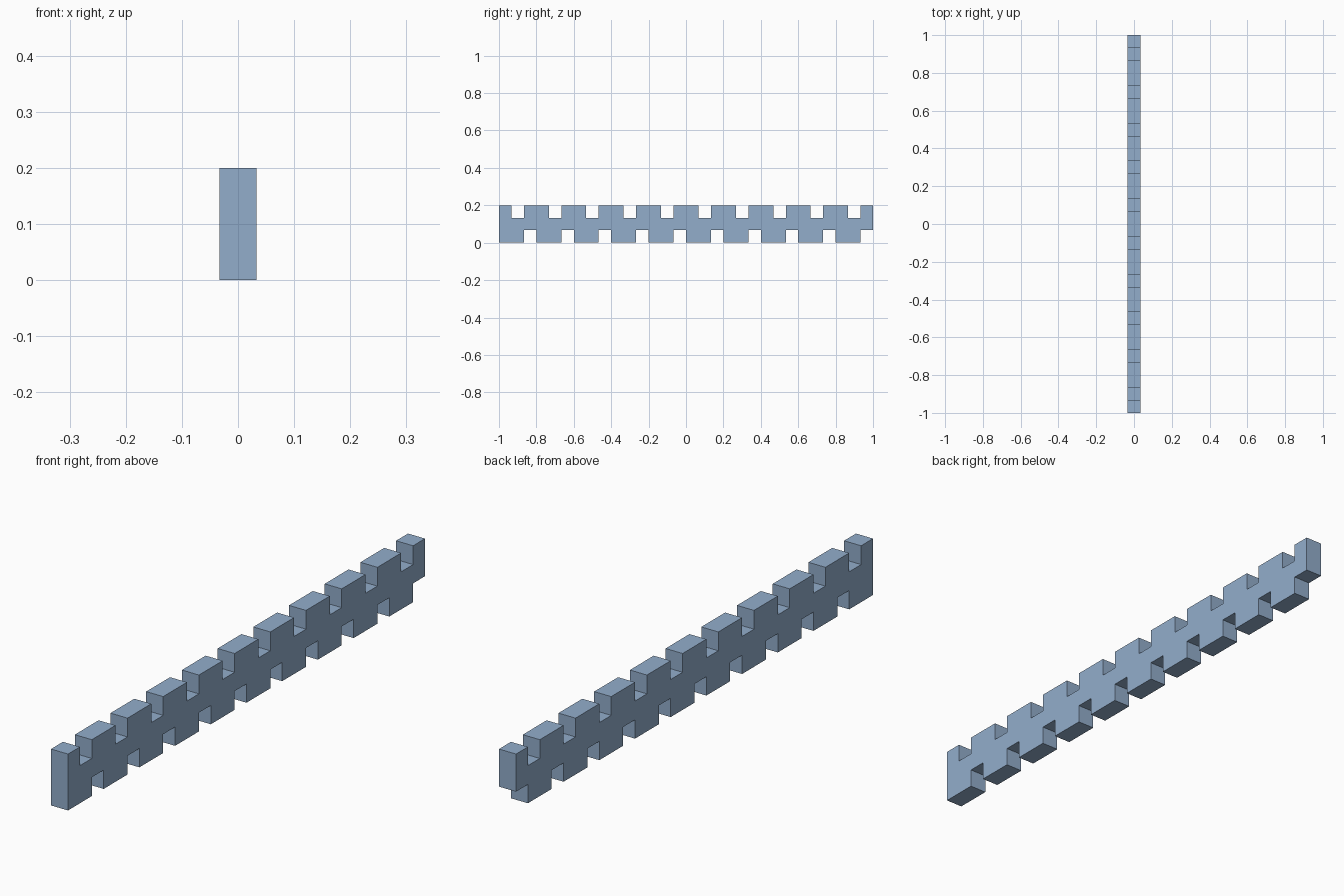
import bpy, bmesh

if "Cube" in bpy.data.objects:
    bpy.data.objects.remove(bpy.data.objects["Cube"])

U = 2 / 30          # one tooth width
PERIODS = 10        # each repeat is three units long

mat = bpy.data.materials.new("steel blue")
mat.diffuse_color = (0.29, 0.42, 0.60, 1)
mat.use_nodes = True
mat.node_tree.nodes["Principled BSDF"].inputs["Base Color"].default_value = mat.diffuse_color

# Side profile (y, z) in units: notches along the top, offset notches along the bottom
top, bottom = [(-15, 3)], [(-15, 0)]
for i in range(PERIODS):
    y = -15 + 3 * i
    top += [(y + 1, 3), (y + 1, 2), (y + 2, 2), (y + 2, 3)]
    bottom += [(y + 2, 0), (y + 2, 1), (y + 3, 1)]
    if i < PERIODS - 1:
        bottom.append((y + 3, 0))
top.append((15, 3))
profile = bottom + top[::-1]

# Extrude the profile across the thickness
bm = bmesh.new()
face = bm.faces.new([bm.verts.new((-U / 2, y * U, z * U)) for y, z in profile])
ext = bmesh.ops.extrude_face_region(bm, geom=[face], use_keep_orig=True)
bmesh.ops.translate(bm, vec=(U, 0, 0),
                    verts=[g for g in ext["geom"] if isinstance(g, bmesh.types.BMVert)])
bmesh.ops.recalc_face_normals(bm, faces=bm.faces[:])

mesh = bpy.data.meshes.new("notched_bar")
bm.to_mesh(mesh)
bm.free()
mesh.materials.append(mat)
bpy.context.collection.objects.link(bpy.data.objects.new("notched_bar", mesh))
